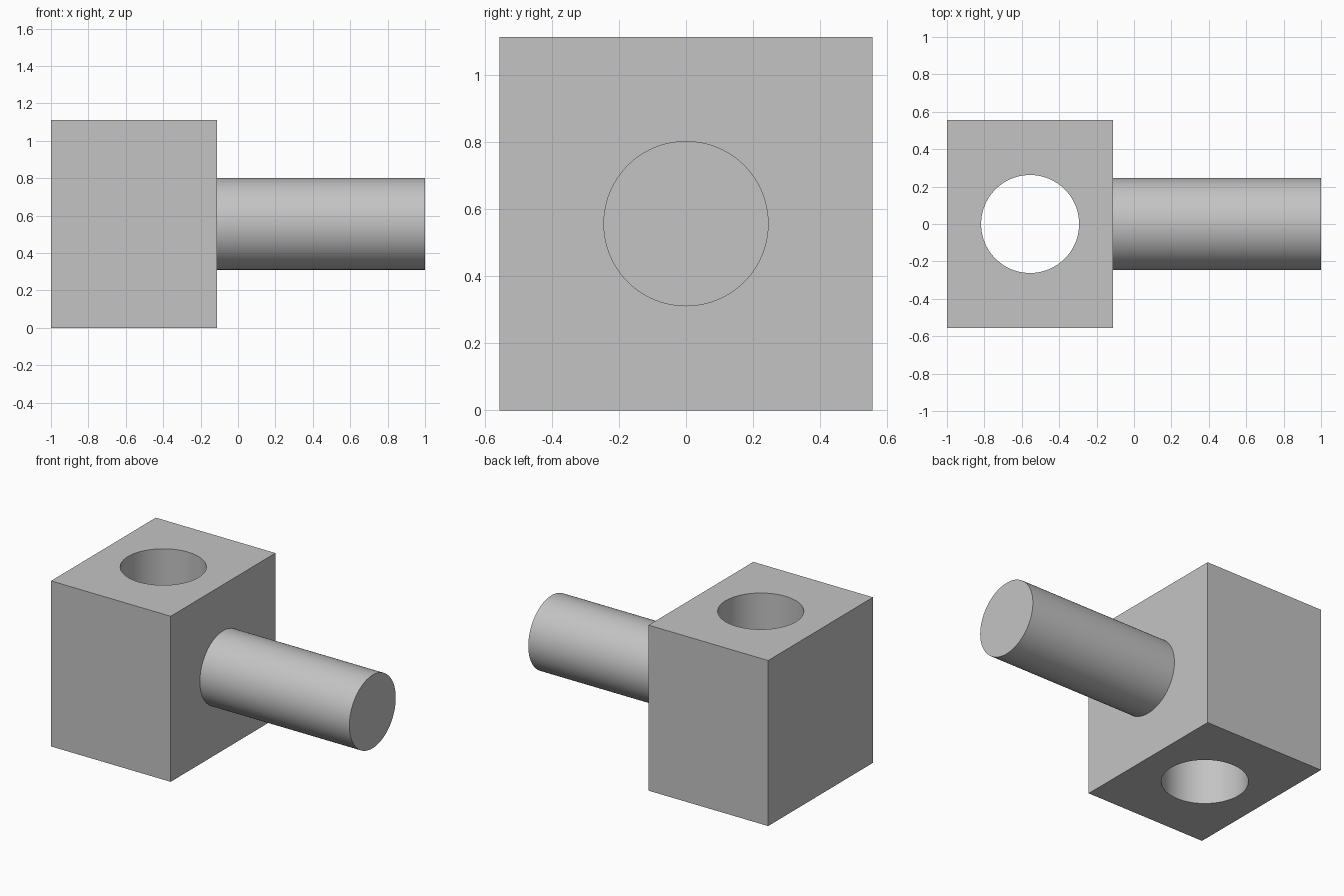
import bpy
import math

default = bpy.data.objects.get("Cube")
if default:
    bpy.data.objects.remove(default, do_unlink=True)

# Single grey material
grey = bpy.data.materials.new("light grey")
grey.use_nodes = True
colour = (0.55, 0.55, 0.55, 1)
grey.diffuse_color = colour
grey.node_tree.nodes["Principled BSDF"].inputs["Base Color"].default_value = colour

HALF = 0.556          # half height of the block
BLOCK_END = -0.111    # face that carries the shaft
BLOCK_MID = (BLOCK_END - 1) / 2


def cylinder(name, radius, depth, location, rotation=(0, 0, 0)):
    bpy.ops.mesh.primitive_cylinder_add(vertices=96, radius=radius, depth=depth,
                                        location=location, rotation=rotation)
    obj = bpy.context.object
    obj.name = name
    obj.data.materials.append(grey)
    return obj


def smooth(obj):
    bpy.ops.object.select_all(action="DESELECT")
    obj.select_set(True)
    bpy.context.view_layer.objects.active = obj
    bpy.ops.object.shade_smooth_by_angle(angle=math.radians(30))


# Block
bpy.ops.mesh.primitive_cube_add(size=1, location=(BLOCK_MID, 0, HALF))
block = bpy.context.object
block.name = "block"
block.scale = (BLOCK_END + 1, 2 * HALF, 2 * HALF)
bpy.ops.object.transform_apply(location=False, rotation=False, scale=True)
block.data.materials.append(grey)

# Vertical through hole
cutter = cylinder("hole_cutter", 0.262, 3 * HALF, (BLOCK_MID, 0, HALF))
cutter.hide_render = True
hole = block.modifiers.new("through_hole", "BOOLEAN")
hole.operation = "DIFFERENCE"
hole.solver = "EXACT"
hole.object = cutter
bpy.context.view_layer.objects.active = block
bpy.ops.object.modifier_apply(modifier=hole.name)
bpy.data.objects.remove(cutter, do_unlink=True)
smooth(block)

# Horizontal shaft
shaft = cylinder("shaft", 0.246, 1 - BLOCK_END, ((1 + BLOCK_END) / 2, 0, HALF),
                 (0, math.pi / 2, 0))
smooth(shaft)
